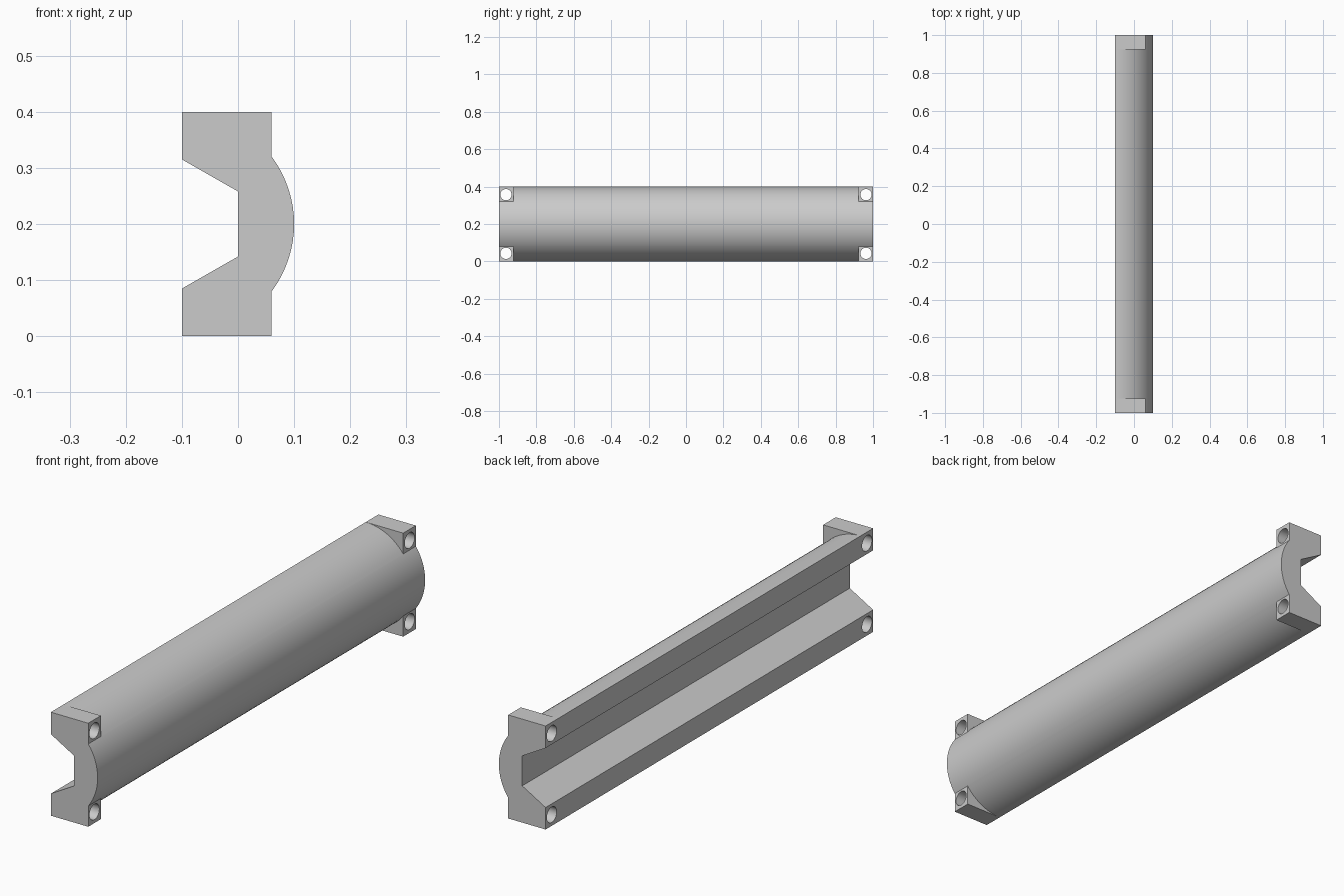
import bpy, bmesh, math
from mathutils import Matrix, Vector

if "Cube" in bpy.data.objects:
    bpy.data.objects.remove(bpy.data.objects["Cube"])

grey = bpy.data.materials.new("light grey")
grey.use_nodes = True
colour = (0.6, 0.6, 0.6, 1)
grey.diffuse_color = colour
grey.node_tree.nodes["Principled BSDF"].inputs["Base Color"].default_value = colour

LENGTH, MID, BACK, RADIUS = 2.0, 0.2, -0.1, 0.2
LUG_LEN, LUG_FRONT, LUG_LOW = 0.077, 0.06, 0.118
HOLE_Y, HOLE_Z, HOLE_R = 0.9625, 0.157, 0.03
CORNERS = [(sy, sz) for sy in (-1, 1) for sz in (-1, 1)]


def make_object(name, bm):
    bmesh.ops.recalc_face_normals(bm, faces=bm.faces)
    mesh = bpy.data.meshes.new(name)
    bm.to_mesh(mesh)
    bm.free()
    mesh.materials.append(grey)
    obj = bpy.data.objects.new(name, mesh)
    bpy.context.collection.objects.link(obj)
    return obj


def combine(obj, other, operation):
    mod = obj.modifiers.new(operation, "BOOLEAN")
    mod.operation, mod.solver, mod.object = operation, "EXACT", other
    other.hide_render = True
    bpy.context.view_layer.objects.active = obj
    bpy.ops.object.modifier_apply(modifier=mod.name)
    bpy.data.objects.remove(other)


# Half-round bar with a tapered channel along its flat side
steps = 40
angles = [math.pi * (i / steps - 0.5) for i in range(steps + 1)]
outline = [(BACK + RADIUS * math.cos(a), MID + RADIUS * math.sin(a)) for a in angles]
outline += [(BACK, MID + 0.115), (0, MID + 0.058), (0, MID - 0.058), (BACK, MID - 0.115)]
bm = bmesh.new()
section = bm.faces.new([bm.verts.new((x, -LENGTH / 2, z)) for x, z in outline])
swept = bmesh.ops.extrude_face_region(bm, geom=[section])
bmesh.ops.translate(bm, vec=(0, LENGTH, 0),
                    verts=[g for g in swept["geom"] if isinstance(g, bmesh.types.BMVert)])
bar = make_object("channelled_bar", bm)

# Square mounting lugs at the four corners
bm = bmesh.new()
size = Vector((LUG_FRONT - BACK, LUG_LEN, RADIUS - LUG_LOW))
for sy, sz in CORNERS:
    centre = Vector(((LUG_FRONT + BACK) / 2, sy * (LENGTH - LUG_LEN) / 2,
                     MID + sz * (RADIUS + LUG_LOW) / 2))
    if sy < 0:
        centre.y = -(LENGTH / 2 - LUG_LEN / 2)
    else:
        centre.y = LENGTH / 2 - LUG_LEN / 2
    bmesh.ops.create_cube(bm, size=1, matrix=Matrix.Translation(centre) @ Matrix.Diagonal(size.to_4d()))
combine(bar, make_object("mounting_lugs", bm), "UNION")

# Bolt holes through the lugs
bm = bmesh.new()
for sy, sz in CORNERS:
    place = Matrix.Translation((0, sy * HOLE_Y, MID + sz * HOLE_Z))
    bmesh.ops.create_cone(bm, cap_ends=True, segments=32, radius1=HOLE_R, radius2=HOLE_R,
                          depth=1, matrix=place @ Matrix.Rotation(math.pi / 2, 4, "Y"))
combine(bar, make_object("bolt_holes", bm), "DIFFERENCE")

# Smooth curves, crisp edges
bpy.ops.object.select_all(action="DESELECT")
bar.select_set(True)
bpy.context.view_layer.objects.active = bar
bpy.ops.object.shade_smooth_by_angle(angle=math.radians(20))
